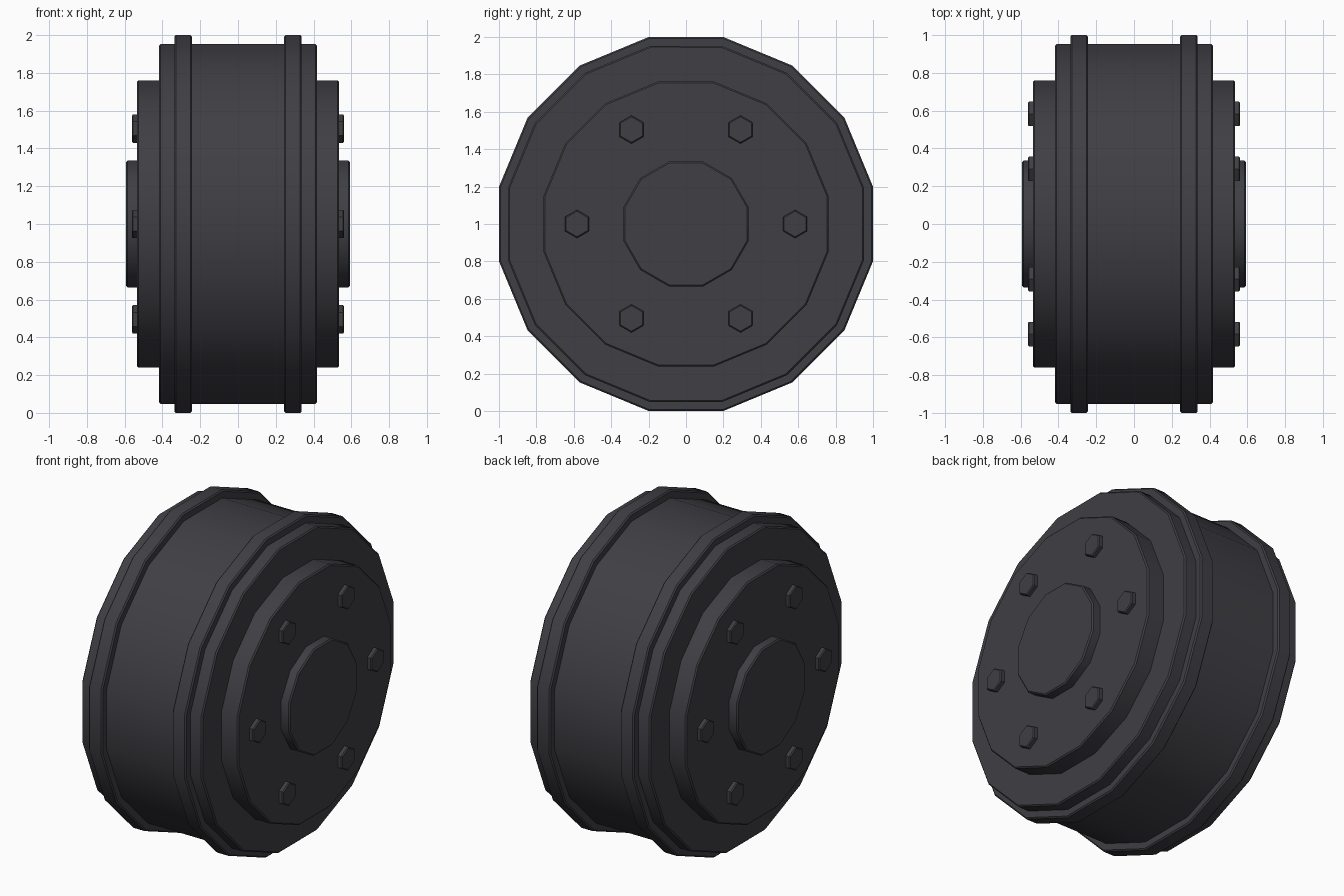
import bpy
from math import cos, sin, pi, radians
from mathutils import Matrix

cube = bpy.data.objects.get("Cube")
if cube:
    bpy.data.objects.remove(cube, do_unlink=True)

dark = bpy.data.materials.new("dark rubber grey")
dark.use_nodes = True
colour = (0.05, 0.049, 0.058, 1)
dark.diffuse_color = colour
dark.node_tree.nodes["Principled BSDF"].inputs["Base Color"].default_value = colour


def disc(name, sides, apothem, x0, x1, y=0, z=1, flat_top=True, bevel=0.008):
    """Solid prism along x, with its flats at the given apothem."""
    bpy.ops.mesh.primitive_cylinder_add(
        vertices=sides, radius=apothem / cos(pi / sides), depth=abs(x1 - x0))
    ob = bpy.context.object
    ob.name = name
    # Put a flat side (or, for bolts, a flat side with points along y) on top
    turn = Matrix.Rotation(pi / sides if flat_top else 0, 4, 'Z')
    ob.data.transform(Matrix.Rotation(pi / 2, 4, 'Y') @ turn)
    ob.location = ((x0 + x1) / 2, y, z)
    ob.data.materials.append(dark)
    mod = ob.modifiers.new("soft edge", 'BEVEL')
    mod.width = bevel
    mod.segments = 1
    mod.limit_method = 'ANGLE'
    mod.angle_limit = radians(70)
    bpy.ops.object.modifier_apply(modifier=mod.name)
    bpy.ops.object.shade_smooth_by_angle(angle=radians(35))
    return ob


# Main drum
disc("drum", 16, 0.953, -0.418, 0.418)

for side, s in (("left", 1), ("right", -1)):
    # Raised ring, side plate and hub cap
    disc(side + "_rim_ring", 16, 1.0, s * 0.243, s * 0.337)
    disc(side + "_side_plate", 16, 0.761, s * 0.40, s * 0.534)
    disc(side + "_hub_cap", 12, 0.335, s * 0.52, s * 0.593)
    # Circle of six hexagonal bolts
    for i in range(6):
        a = i * pi / 3
        disc(f"{side}_bolt_{i + 1}", 6, 0.065, s * 0.52, s * 0.562,
             0.583 * cos(a), 1 + 0.583 * sin(a), bevel=0.006)
